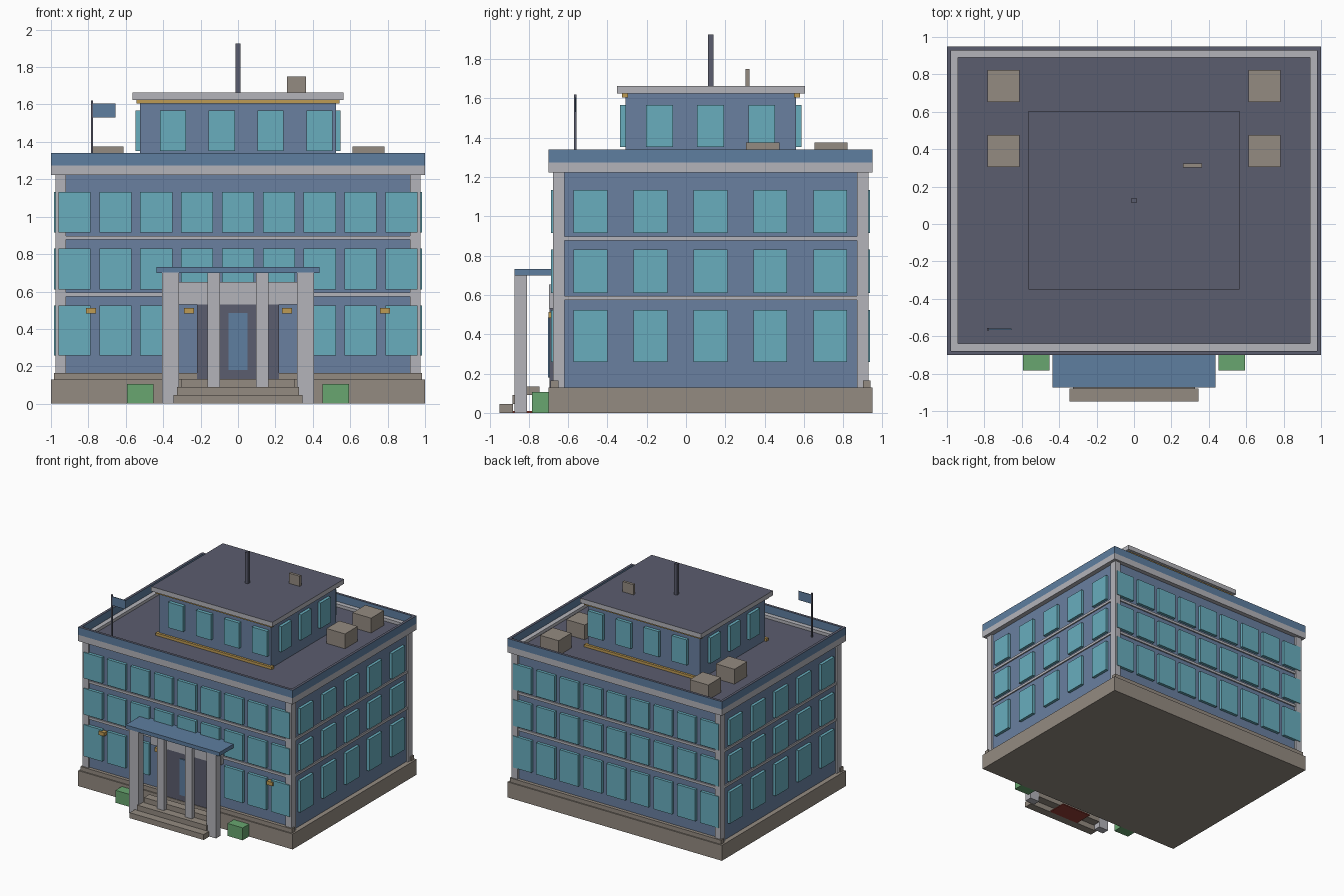
import bpy, bmesh


def lin(c):
    c /= 255
    return c / 12.92 if c <= 0.04045 else ((c + 0.055) / 1.055) ** 2.4


def mat(name, r, g, b):
    m = bpy.data.materials.new(name)
    m.diffuse_color = (lin(r), lin(g), lin(b), 1)
    return m


WALL = mat("wall blue", 106, 128, 160)
TRIM = mat("accent blue", 94, 126, 160)
STONE = mat("taupe stone", 148, 139, 129)
LIGHT = mat("pale grey", 180, 180, 186)
DARK = mat("dark slate", 91, 93, 110)
GLASS = mat("teal glass", 104, 174, 190)
GOLD = mat("gold", 190, 155, 84)
GREEN = mat("hedge green", 104, 166, 112)
RED = mat("mat red", 150, 62, 52)


def boxes(name, m, items, top=None):
    """One object made of boxes given as (x0, x1, y0, y1, z0, z1)."""
    bm = bmesh.new()
    for x0, x1, y0, y1, z0, z1 in items:
        r = bmesh.ops.create_cube(bm, size=1)
        for v in r["verts"]:
            v.co = ((x0 + x1) / 2 + v.co.x * (x1 - x0),
                    (y0 + y1) / 2 + v.co.y * (y1 - y0),
                    (z0 + z1) / 2 + v.co.z * (z1 - z0))
    me = bpy.data.meshes.new(name)
    me.materials.append(m)
    if top:  # second colour on upward faces
        me.materials.append(top)
        bm.normal_update()
        for f in bm.faces:
            f.material_index = int(f.normal.z > 0.5)
    bm.to_mesh(me)
    bm.free()
    ob = bpy.data.objects.new(name, me)
    bpy.context.collection.objects.link(ob)
    return ob


def ring(x, y0, y1, z0, z1, t):
    return [(-x, x, y0, y0 + t, z0, z1), (-x, x, y1 - t, y1, z0, z1),
            (-x, -x + t, y0 + t, y1 - t, z0, z1), (x - t, x, y0 + t, y1 - t, z0, z1)]


# Main block
boxes("plinth", STONE, [(-1, 1, -0.7, 0.95, 0, 0.13)])
boxes("plinth_ledge", STONE, [(-0.985, 0.985, -0.69, -0.65, 0.13, 0.165),
                              (-0.985, 0.985, 0.9, 0.94, 0.13, 0.165)])
boxes("main_walls", WALL, [(-0.96, 0.96, -0.662, 0.912, 0.13, 1.222)])
boxes("floor_bands", LIGHT, [(-0.97, 0.97, -0.672, 0.922, z, z + 0.021)
                             for z in (0.573, 0.877)])
boxes("corner_piers", LIGHT, [(x, x + 0.055, y, y + 0.06, 0.13, 1.222)
                              for x in (-0.975, 0.92) for y in (-0.678, 0.87)])
boxes("cornice", LIGHT, ring(1, -0.7, 0.95, 1.222, 1.275, 0.06))
boxes("parapet", TRIM, ring(1, -0.7, 0.95, 1.275, 1.34, 0.022), top=DARK)
boxes("main_roof", DARK, [(-0.979, 0.979, -0.679, 0.929, 1.225, 1.25)])

# Main windows on three floors
front, back, side = [], [], []
for floor, (z0, z1) in enumerate(((0.258, 0.524), (0.61, 0.83), (0.915, 1.133))):
    for i in range(-4, 5):
        x = i * 0.2185
        if floor or abs(i) > 1:  # entrance replaces the middle ground windows
            front.append((x - 0.086, x + 0.086, -0.687, -0.655, z0, z1))
        back.append((x - 0.086, x + 0.086, 0.905, 0.936, z0, z1))
    for i in range(-2, 3):
        y = 0.124 + i * 0.305
        for x in (-0.984, 0.954):
            side.append((x, x + 0.03, y - 0.086, y + 0.086, z0, z1))
boxes("front_windows", GLASS, front)
boxes("back_windows", GLASS, back)
boxes("side_windows", GLASS, side)

# Penthouse
boxes("penthouse_walls", WALL, [(-0.523, 0.523, -0.307, 0.561, 1.25, 1.63)])
boxes("penthouse_gold_trim", GOLD, [(-0.543, 0.543, y, y + 0.03, z, z + 0.022)
                                    for y in (-0.326, 0.55) for z in (1.25, 1.604)])
pw = []
for i in range(4):
    x = -0.348 + i * 0.261
    pw += [(x - 0.07, x + 0.07, y, y + 0.035, 1.352, 1.567) for y in (-0.336, 0.553)]
for i in range(3):
    y = -0.135 + i * 0.26
    pw += [(x, x + 0.035, y - 0.068, y + 0.068, 1.352, 1.567) for x in (-0.548, 0.513)]
boxes("penthouse_windows", GLASS, pw)
boxes("penthouse_roof", LIGHT, [(-0.565, 0.565, -0.35, 0.605, 1.625, 1.664)], top=DARK)
boxes("mast", DARK, [(-0.013, 0.013, 0.113, 0.139, 1.66, 1.925)])
boxes("roof_vent", STONE, [(0.263, 0.364, 0.302, 0.324, 1.66, 1.75)])

# Roof equipment and flag
boxes("roof_units", STONE, [(x - 0.086, x + 0.086, y - 0.085, y + 0.085, 1.25, 1.375)
                            for x in (-0.698, 0.698) for y in (0.39, 0.738)])
boxes("flag_pole", DARK, [(-0.786, -0.774, -0.569, -0.557, 1.25, 1.62)])
boxes("flag", TRIM, [(-0.775, -0.655, -0.566, -0.56, 1.53, 1.605)])

# Entrance
boxes("door_surround", DARK, [(-0.22, 0.22, -0.695, -0.65, 0.13, 0.53)])
boxes("door", TRIM, [(-0.052, 0.052, -0.703, -0.694, 0.18, 0.485)])
boxes("door_lintel", LIGHT, [(-0.33, 0.33, -0.697, -0.65, 0.53, 0.652)])
boxes("outer_columns", LIGHT, [(x - 0.045, x + 0.045, -0.873, -0.81, 0, 0.702)
                               for x in (-0.361, 0.361)])
boxes("inner_columns", LIGHT, [(x - 0.033, x + 0.033, -0.847, -0.81, 0.09, 0.702)
                               for x in (-0.13, 0.13)])
boxes("canopy", TRIM, [(-0.437, 0.437, -0.873, -0.66, 0.7, 0.732)])
boxes("steps", STONE, [(-0.345, 0.345, -0.95, -0.88, 0, 0.046),
                       (-0.325, 0.325, -0.882, -0.81, 0.046, 0.09),
                       (-0.305, 0.305, -0.815, -0.745, 0.09, 0.133)])
boxes("entrance_mat", RED, [(-0.14, 0.14, -0.88, -0.72, 0, 0.009)])
boxes("wall_lamps", GOLD, [(x - 0.027, x + 0.027, -0.7, -0.655, 0.482, 0.513)
                           for x in (-0.785, -0.262, 0.262, 0.785)])
boxes("hedges", GREEN, [(x - 0.071, x + 0.071, -0.784, -0.695, 0, 0.105)
                        for x in (-0.522, 0.522)])
